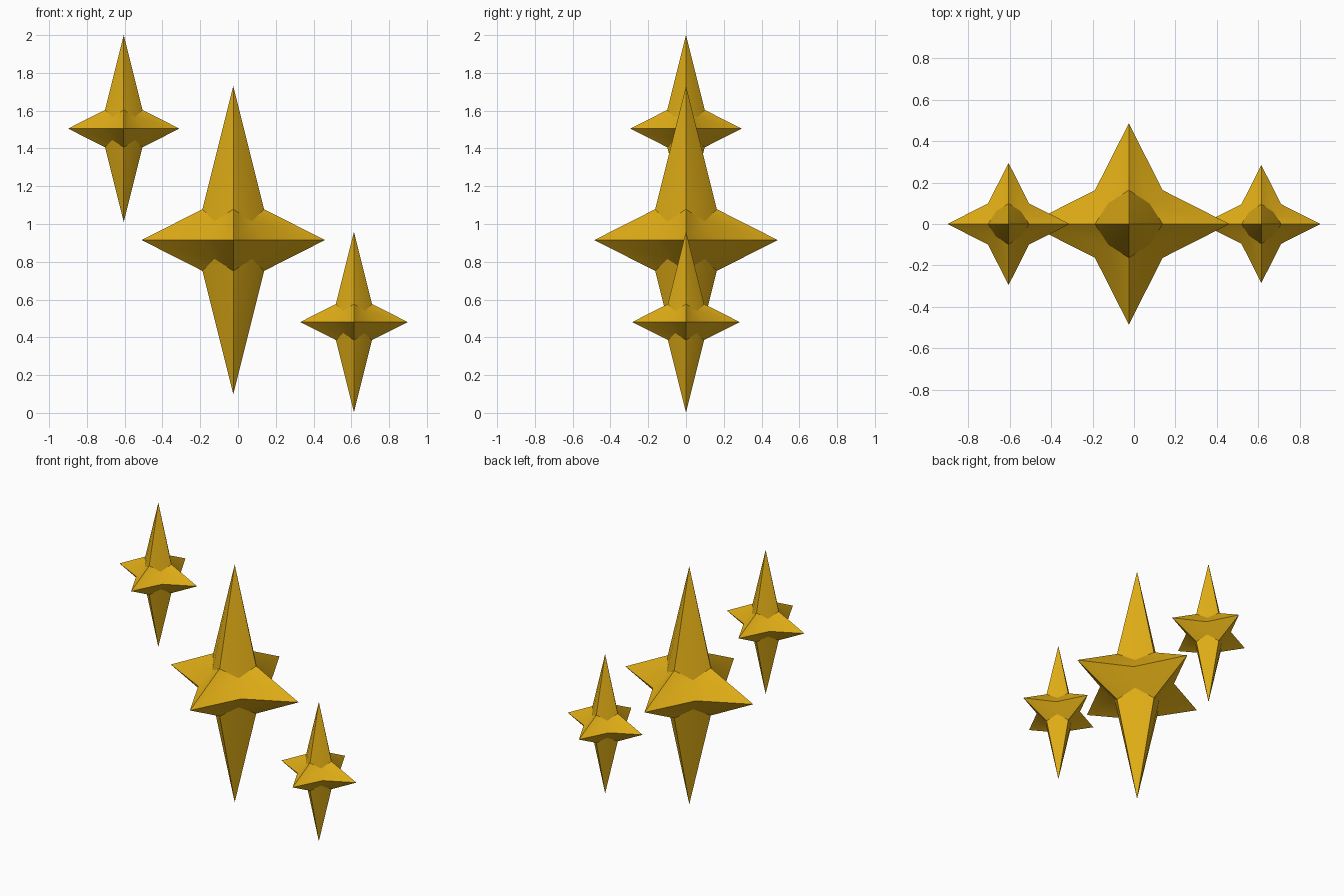
import bpy, bmesh, math
from itertools import product

if "Cube" in bpy.data.objects:
    bpy.data.objects.remove(bpy.data.objects["Cube"])

gold = bpy.data.materials.new("gold")
gold.diffuse_color = (0.75, 0.42, 0.008, 1)
gold.use_nodes = True
gold.node_tree.nodes["Principled BSDF"].inputs["Base Color"].default_value = gold.diffuse_color


def sparkle(name, centre, height):
    """Six-pointed star: long vertical spikes, shorter horizontal ones."""
    tips = (0.595 * height, 0.595 * height, height)
    valley, core = 0.2 * height, 0.122 * height
    bm = bmesh.new()
    # Each octant: three spikes meeting at a core point
    for signs in product((-1, 1), repeat=3):
        mid = bm.verts.new([core * s for s in signs])
        for axis in range(3):
            tip = [0, 0, 0]
            tip[axis] = tips[axis] * signs[axis]
            tip = bm.verts.new(tip)
            for other in range(3):
                if other != axis:
                    v = [0, 0, 0]
                    v[axis] = valley * signs[axis]
                    v[other] = valley * signs[other]
                    bm.faces.new((tip, bm.verts.new(v), mid))
    bmesh.ops.remove_doubles(bm, verts=bm.verts[:], dist=1e-4)
    bmesh.ops.recalc_face_normals(bm, faces=bm.faces[:])
    mesh = bpy.data.meshes.new(name)
    bm.to_mesh(mesh)
    bm.free()
    mesh.materials.append(gold)
    obj = bpy.data.objects.new(name, mesh)
    obj.location = centre
    bpy.context.collection.objects.link(obj)
    # Soft valleys, crisp ridges
    bpy.ops.object.select_all(action='DESELECT')
    obj.select_set(True)
    bpy.context.view_layer.objects.active = obj
    bpy.ops.object.shade_smooth_by_angle(angle=math.radians(30))


sparkle("large_sparkle", (-0.025, 0, 0.915), 0.816)
sparkle("upper_sparkle", (-0.605, 0, 1.505), 0.495)
sparkle("lower_sparkle", (0.614, 0, 0.481), 0.478)
